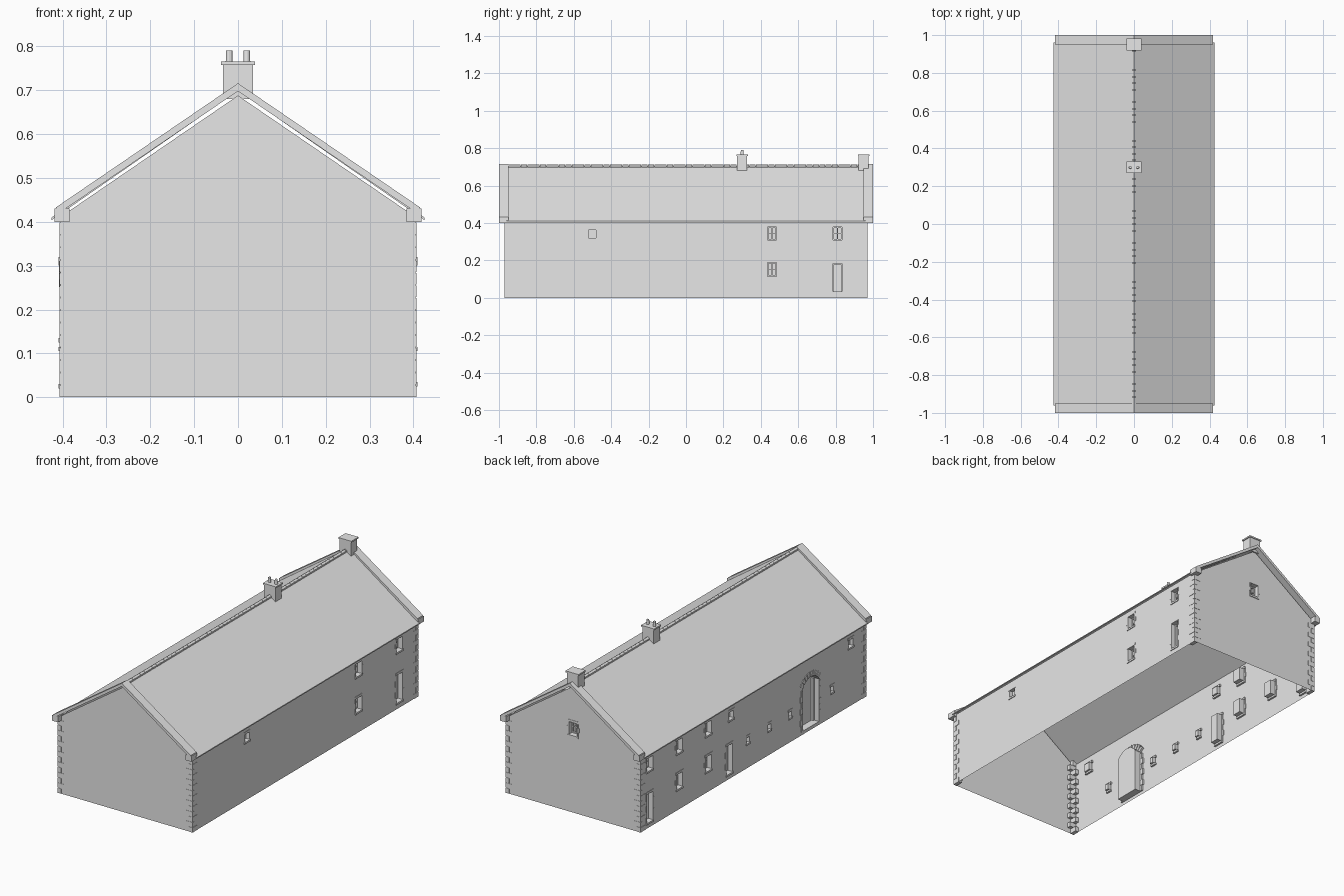
import bpy, bmesh, math
from mathutils import Matrix, Vector

cube = bpy.data.objects.get("Cube")
if cube:
    bpy.data.objects.remove(cube)

grey = bpy.data.materials.new("plain grey stone")
grey.use_nodes = True
grey.diffuse_color = (0.8, 0.8, 0.8, 1)
grey.node_tree.nodes["Principled BSDF"].inputs["Base Color"].default_value = (0.8, 0.8, 0.8, 1)

HX, HY = 0.405, 0.97          # half width and half length of the walls


def finish(name, bm):
    bmesh.ops.recalc_face_normals(bm, faces=bm.faces)
    me = bpy.data.meshes.new(name)
    bm.to_mesh(me)
    bm.free()
    me.materials.append(grey)
    ob = bpy.data.objects.new(name, me)
    bpy.context.scene.collection.objects.link(ob)
    return ob


def box(bm, lo, hi, matrix=Matrix()):
    lo, hi = Vector(lo), Vector(hi)
    size = Matrix.Diagonal((*(hi - lo), 1))
    bmesh.ops.create_cube(bm, size=1, matrix=matrix @ Matrix.Translation((lo + hi) / 2) @ size)


def prism(bm, points, start, end, matrix=Matrix()):
    """Extrude an outline in (x, z) along y."""
    face = bm.faces.new([bm.verts.new(matrix @ Vector((x, start, z))) for x, z in points])
    out = bmesh.ops.extrude_face_region(bm, geom=[face])["geom"]
    shift = matrix.to_3x3() @ Vector((0, end - start, 0))
    bmesh.ops.translate(bm, vec=shift, verts=[v for v in out if isinstance(v, bmesh.types.BMVert)])


def chevron(half, apex, eave, thick):
    return [(-half, eave), (0, apex), (half, eave),
            (half, eave - thick), (0, apex - thick), (-half, eave - thick)]


# Wall frames: local x runs along the wall, local y points outward, z is up
def frame(x_axis, y_axis, origin):
    m = Matrix((x_axis, y_axis, (0, 0, 1))).transposed().to_4x4()
    return Matrix.Translation(origin) @ m


right_wall = frame((0, 1, 0), (1, 0, 0), (HX, 0, 0))
left_wall = frame((0, 1, 0), (-1, 0, 0), (-HX, 0, 0))
back_wall = frame((1, 0, 0), (0, 1, 0), (0, HY, 0))

# Openings: wall, centre, bottom, top, width, kind
openings = [
    (right_wall, 0.46, 0.31, 0.38, 0.05, "window"),
    (right_wall, 0.46, 0.115, 0.19, 0.05, "window"),
    (right_wall, 0.81, 0.31, 0.38, 0.05, "window"),
    (right_wall, 0.81, 0.035, 0.185, 0.05, "door"),
    (right_wall, -0.5, 0.32, 0.362, 0.04, "slit"),
    (back_wall, 0, 0.42, 0.49, 0.05, "window"),
    (left_wall, 0.89, 0.03, 0.185, 0.05, "door"),
    (left_wall, 0.89, 0.31, 0.38, 0.05, "window"),
    (left_wall, 0.635, 0.31, 0.38, 0.05, "window"),
    (left_wall, 0.635, 0.115, 0.195, 0.05, "window"),
    (left_wall, 0.385, 0.31, 0.38, 0.05, "window"),
    (left_wall, 0.385, 0.115, 0.195, 0.05, "window"),
    (left_wall, 0.205, 0.03, 0.185, 0.05, "door"),
    (left_wall, 0.19, 0.32, 0.362, 0.04, "slit"),
    (left_wall, -0.84, 0.32, 0.362, 0.04, "slit"),
] + [(left_wall, u, 0.135, 0.167, 0.022, "slit") for u in (0.045, -0.14, -0.32, -0.68)]

cut, bars, stones = bmesh.new(), bmesh.new(), bmesh.new()
for wall, u, z0, z1, width, kind in openings:
    w = width / 2
    depth = 0.02 if kind == "slit" else 0.035
    box(cut, (u - w, -depth, z0), (u + w, 0.02, z1), wall)
    # sill and lintel
    box(stones, (u - w - 0.006, -0.01, z0 - 0.01), (u + w + 0.006, 0.004, z0), wall)
    box(stones, (u - w - 0.008, -0.01, z1), (u + w + 0.008, 0.002, z1 + 0.012), wall)
    if kind == "slit":
        continue
    # alternating jamb stones
    count = 5 if kind == "door" else 3
    step = (z1 - z0) / count
    for i in range(count):
        reach = w + (0.012 if i % 2 else 0.006)
        for s in (-1, 1):
            a, b = sorted((u + s * w, u + s * reach))
            box(stones, (a, -0.005, z0 + i * step), (b, 0.0015, z0 + (i + 1) * step), wall)
    # timber frame
    back, front = -depth, -depth + 0.01
    for s in (-1, 1):
        a, b = sorted((u + s * w, u + s * (w - 0.006)))
        box(bars, (a, back, z0), (b, front, z1), wall)
    box(bars, (u - w, back, z1 - 0.006), (u + w, front, z1), wall)
    if kind == "window":
        mid = (z0 + z1) / 2
        box(bars, (u - w, back, z0), (u + w, front, z0 + 0.006), wall)
        box(bars, (u - w, back, mid - 0.002), (u + w, front, mid + 0.002), wall)
        box(bars, (u - 0.003, back, z0), (u + 0.003, front, z1), wall)

# Large arched cart doorway
DOOR, HALF, RADIUS, CENTRE = -0.495, 0.07, 0.081, 0.209
angle = math.asin(HALF / RADIUS)
arc = [-angle + 2 * angle * i / 12 for i in range(13)]
outline = [(DOOR + RADIUS * math.sin(a), CENTRE + RADIUS * math.cos(a)) for a in arc]
outline += [(DOOR + HALF, 0.018), (DOOR - HALF, 0.018)]
prism(cut, outline, -0.04, 0.02, left_wall)
for i in range(9):
    a = -angle + 2 * angle * (i + 0.5) / 9
    turn = left_wall @ Matrix.Translation((DOOR, 0, CENTRE)) @ Matrix.Rotation(a, 4, "Y")
    box(stones, (-0.008, -0.012, RADIUS), (0.008, 0.003, RADIUS + 0.028), turn)
for s in (-1, 1):
    for i in range(7):
        a, b = sorted((DOOR + s * HALF, DOOR + s * (HALF + (0.022 if i % 2 else 0.014))))
        z = 0.018 + i * 0.032
        box(stones, (a, -0.008, z), (b, 0.0015, z + 0.031), left_wall)
    a, b = sorted((DOOR + s * HALF, DOOR + s * (HALF - 0.009)))
    box(bars, (a, -0.04, 0.018), (b, -0.028, 0.25), left_wall)

finish("window_and_door_frames", bars)
finish("stone_surrounds", stones)
cutter = finish("opening_cutter", cut)
cutter.hide_render = True

# Walls: solid gabled block, recessed openings, then opened at top and bottom
body = bmesh.new()
prism(body, [(-HX, 0), (HX, 0), (HX, 0.411), (0, 0.688), (-HX, 0.411)], -HY, HY)
walls = finish("walls", body)
mod = walls.modifiers.new("openings", "BOOLEAN")
mod.operation = "DIFFERENCE"
mod.solver = "EXACT"
mod.object = cutter
graph = bpy.context.evaluated_depsgraph_get()
result = bpy.data.meshes.new_from_object(walls.evaluated_get(graph))
walls.modifiers.clear()
walls.data = result
bpy.data.objects.remove(cutter)
bm = bmesh.new()
bm.from_mesh(result)
bm.normal_update()
loose = [f for f in bm.faces
         if 0.5 < f.normal.z < 0.95 or (f.normal.z < -0.9 and f.calc_center_median().z < 0.005)]
bmesh.ops.delete(bm, geom=loose, context="FACES")
bm.to_mesh(result)
bm.free()

# Corner quoins
bm = bmesh.new()
rows = 14
for sx in (-1, 1):
    for sy in (-1, 1):
        for i in range(rows):
            lx, ly = (0.04, 0.02) if i % 2 else (0.02, 0.04)
            xs = sorted((sx * (HX + 0.0015), sx * (HX - lx)))
            ys = sorted((sy * (HY + 0.0015), sy * (HY - ly)))
            z = 0.4 * i / rows
            box(bm, (xs[0], ys[0], z), (xs[1], ys[1], z + 0.4 / rows - 0.002))
finish("corner_quoins", bm)

# Roof slopes
bm = bmesh.new()
prism(bm, chevron(0.425, 0.705, 0.41, 0.006), -0.96, 0.96)
finish("roof", bm)

# Ridge tiles
bm = bmesh.new()
for i in range(56):
    y = -0.95 + i * 1.9 / 56
    prism(bm, chevron(0.01, 0.713, 0.706, 0.008), y, y + 0.032)
finish("ridge_tiles", bm)

# Gable copings and kneeler stones
for name, s in (("front", -1), ("back", 1)):
    bm = bmesh.new()
    y0, y1 = sorted((s * 0.95, s))
    prism(bm, chevron(0.415, 0.716, 0.433, 0.018), y0, y1)
    for sx in (-1, 1):
        x0, x1 = sorted((sx * 0.384, sx * 0.419))
        box(bm, (x0, y0, 0.4), (x1, y1, 0.43))
    finish(name + "_gable_coping", bm)

# Chimneys
for name, y, pots in (("middle", 0.3, True), ("back", 0.95, False)):
    bm = bmesh.new()
    box(bm, (-0.034, y - 0.027, 0.68), (0.034, y + 0.027, 0.76))
    box(bm, (-0.039, y - 0.031, 0.758), (0.039, y + 0.031, 0.766))
    if pots:
        for x in (-0.02, 0.02):
            bmesh.ops.create_cone(bm, cap_ends=True, segments=12, radius1=0.008, radius2=0.007,
                                  depth=0.026, matrix=Matrix.Translation((x, y, 0.778)))
    finish(name + "_chimney", bm)
